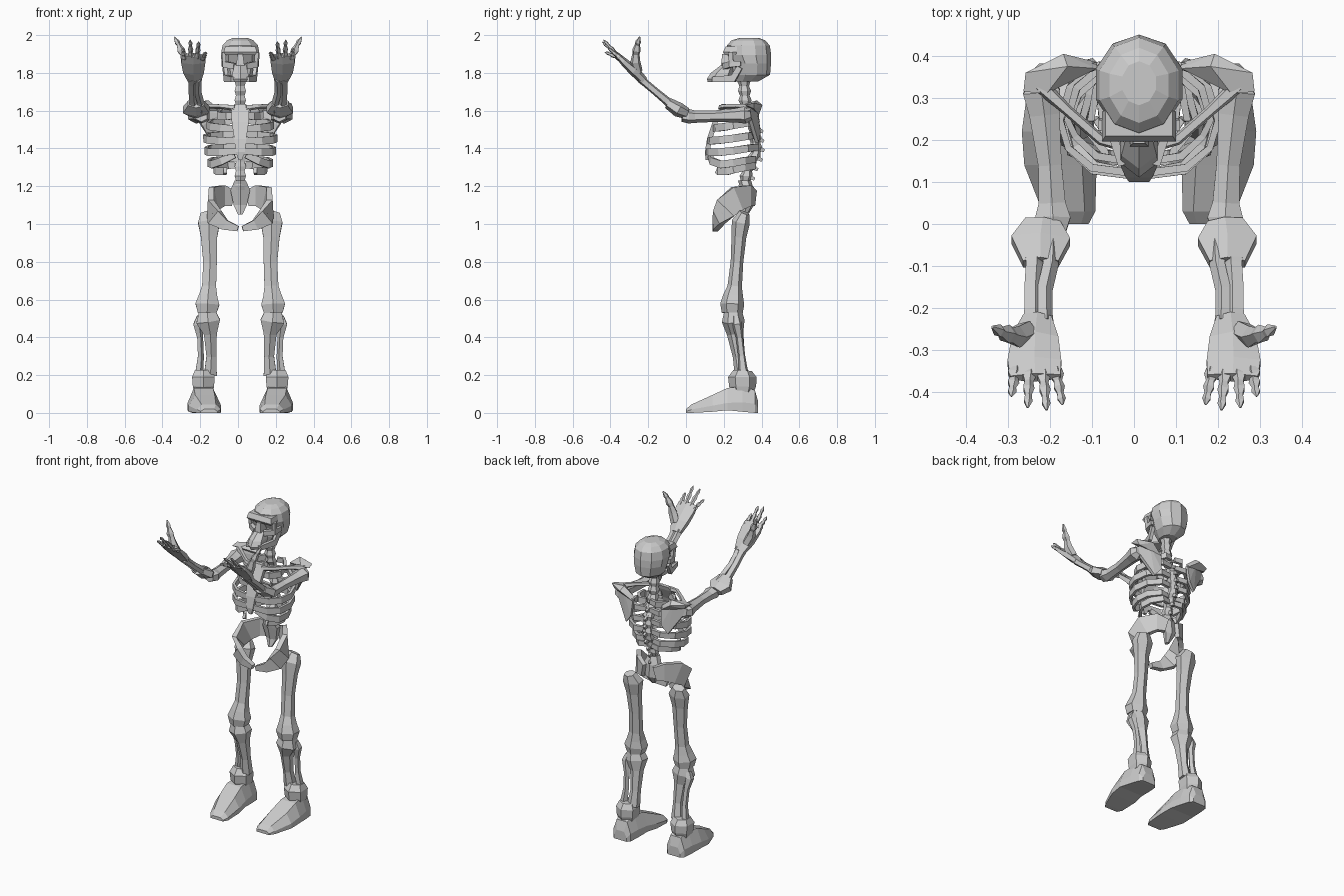
import bpy, bmesh, math
from mathutils import Vector

C = 0.012  # the body's plane of symmetry


def finish(name, bm):
    bmesh.ops.recalc_face_normals(bm, faces=bm.faces)
    me = bpy.data.meshes.new(name)
    bm.to_mesh(me)
    bm.free()
    ob = bpy.data.objects.new(name, me)
    bpy.context.collection.objects.link(ob)
    return ob


def skin(name, rings, s=1, c=C):
    """Bridge equal rings of points and cap both ends; s mirrors in x about c."""
    bm = bmesh.new()
    vs = [[bm.verts.new((c + s * p[0], p[1], p[2])) for p in r] for r in rings]
    n = len(vs[0])
    for a, b in zip(vs, vs[1:]):
        for i in range(n):
            bm.faces.new((a[i], a[(i + 1) % n], b[(i + 1) % n], b[i]))
    bm.faces.new(vs[0])
    bm.faces.new(vs[-1])
    return finish(name, bm)


def loft(name, pts, n=6, ref=(1, 0, 0), s=1, c=C):
    """Sweep an n-gon along (x, y, z, half width along ref, half depth)."""
    P = [Vector(p[:3]) for p in pts]
    rings = []
    for i, p in enumerate(pts):
        t = (P[min(i + 1, len(P) - 1)] - P[max(i - 1, 0)]).normalized()
        u = Vector(ref)
        u = (u - u.dot(t) * t).normalized()
        v = t.cross(u)
        k = 1 / math.cos(math.pi / n)
        ang = [math.pi * (2 * j + 1) / n for j in range(n)]
        rings.append([P[i] + u * p[3] * k * math.cos(a) + v * p[4] * k * math.sin(a) for a in ang])
    return skin(name, rings, s, c)


def level(name, pts, n=6):
    """Central loft with horizontal rings (z, y, half x, half y)."""
    k = 1 / math.cos(math.pi / n)
    ang = [math.pi * (2 * j + 1) / n for j in range(n)]
    return skin(name, [[(rx * k * math.cos(a), y + ry * k * math.sin(a), z) for a in ang]
                       for z, y, rx, ry in pts])


def hull(name, pts, s=1):
    bm = bmesh.new()
    for p in pts:
        bm.verts.new((C + s * p[0], p[1], p[2]))
    r = bmesh.ops.convex_hull(bm, input=bm.verts)
    bmesh.ops.dissolve_limit(bm, angle_limit=0.05, verts=bm.verts, edges=bm.edges)
    return finish(name, bm)


Z = (0, 0, 1)

# Skull: cranium, brow, nose bridge, muzzle
level("cranium", [(1.755, .32, .045, .06), (1.79, .345, .08, .095), (1.85, .345, .098, .1),
                  (1.895, .333, .103, .112), (1.945, .33, .094, .108), (1.972, .33, .07, .085),
                  (1.985, .335, .04, .05)], 10)
level("brow", [(1.895, .235, .08, .03), (1.91, .232, .088, .036), (1.94, .24, .08, .03)], 4)
level("nose_bridge", [(1.84, .215, .022, .03), (1.9, .222, .014, .03)], 4)
level("upper_jaw", [(1.752, .19, .04, .065), (1.768, .18, .045, .06), (1.8, .195, .042, .055),
                    (1.845, .225, .03, .03)], 6)

# Spine: bumpy S-curved column, then the sacrum
curve = [(1.78, .305), (1.62, .315), (1.5, .365), (1.38, .37), (1.27, .32), (1.18, .31)]
column, spines = [], []
for i in range(25):
    z = 1.78 - .6 * i / 24
    for (z0, y0), (z1, y1) in zip(curve, curve[1:]):
        if z0 >= z - 1e-6 >= z1 - 2e-6:
            y = y0 + (y1 - y0) * (z0 - z) / (z0 - z1)
    big = i % 2
    column.append((z, y, .03 if big else .023, .03 if big else .022))
    if big and i > 5:
        spines.append((y, z))
level("spine", column)
for y, z in spines:
    loft("spine_process", [(0, y + .01, z, .012, .014), (0, y + .045, z - .018, .006, .008)], 4)
level("sacrum", [(1.23, .31, .03, .03), (1.18, .325, .052, .03), (1.1, .335, .035, .022),
                 (1.05, .315, .012, .012)])

# Breastbone
level("breastbone", [(1.635, .2, .03, .012), (1.61, .19, .048, .014), (1.54, .155, .045, .014),
                     (1.45, .125, .032, .014), (1.38, .112, .024, .012), (1.34, .112, .01, .008)], 4)

# Rib list: height, half width, front y, front x, rise at the front
ribs = [(1.59, .115, .19, .03, .0), (1.535, .17, .15, .03, -.015), (1.465, .188, .122, .02, -.01),
        (1.4, .182, .115, .015, .0), (1.335, .165, .125, .03, .045), (1.3, .135, .16, .08, .0)]

palm = [(.23, -.225, 1.76, .034, .02), (.235, -.275, 1.81, .055, .024),
        (.237, -.33, 1.86, .064, .018), (.235, -.365, 1.895, .06, .012)]
# Finger: base x, tip x, tip y, tip z
fingers = [(.283, .292, -.41, 1.93), (.25, .253, -.437, 1.975),
           (.218, .208, -.443, 1.965), (.188, .17, -.43, 1.91)]

for s, side in ((1, "left"), (-1, "right")):
    # Cheek bone and jaw branch
    loft(side + "_cheek", [(.09, .29, 1.85, .014, .01), (.083, .235, 1.845, .016, .012),
                           (.03, .205, 1.835, .016, .012)], 4, Z, s)
    loft(side + "_eye_rim", [(.083, .24, 1.845, .01, .012), (.087, .235, 1.91, .01, .012)], 4, s=s)
    loft(side + "_jaw", [(.082, .285, 1.83, .015, .01), (.075, .25, 1.77, .02, .01),
                         (.04, .14, 1.765, .014, .01)], 4, Z, s)

    # Ribs
    for z, w, fy, fx, up in ribs:
        back = .365 if z > 1.36 else .35
        loft(side + "_rib", [(.015, back, z + .01, .014, .01), (w * .5, back + .012, z + .008, .017, .01),
                             (w * .87, back - .04, z, .019, .009), (w, .25, z - .012, .02, .008),
                             (w * .9, fy + .06, z - .02, .02, .008), (w * .6, fy + .012, z - .02 + up * .4, .02, .009),
                             (fx, fy, z - .015 + up, .016, .009)], 4, Z, s)

    # Collar bone and shoulder blade
    loft(side + "_collar_bone", [(.03, .185, 1.615, .014, .013), (.09, .2, 1.622, .011, .011),
                                 (.17, .27, 1.625, .011, .011), (.235, .33, 1.62, .016, .016)], 5, Z, s)
    blade = [(.26, .335, 1.6), (.18, .37, 1.635), (.1, .385, 1.585), (.11, .395, 1.48),
             (.15, .385, 1.43), (.2, .35, 1.52)]
    hull(side + "_shoulder_blade", blade + [(x, y - .018, z) for x, y, z in blade], s)
    hull(side + "_shoulder_ridge", [(.1, .385, 1.575), (.1, .37, 1.6), (.18, .405, 1.63), (.17, .375, 1.655),
                                    (.27, .36, 1.64), (.275, .315, 1.63), (.22, .31, 1.635), (.25, .36, 1.61)], s)

    # Upper arm
    loft(side + "_upper_arm", [(.235, .345, 1.58, .022, .025), (.232, .315, 1.577, .044, .04),
                               (.225, .26, 1.575, .036, .032), (.212, .14, 1.57, .028, .026),
                               (.207, .05, 1.568, .032, .028), (.205, .015, 1.57, .042, .033),
                               (.207, -.02, 1.573, .032, .028)], s=s)

    # Forearm: flared elbow, two slim bones, wrist
    loft(side + "_elbow", [(.217, .005, 1.585, .042, .026), (.222, -.04, 1.605, .07, .034),
                           (.222, -.095, 1.64, .042, .026)], s=s, c=0)
    for name, x0, x1, r in (("_ulna", .2, .214, .016), ("_radius", .238, .242, .019)):
        loft(side + name, [(x0, -.05, 1.61, .022, .026), (x0, -.1, 1.65, r, .019), (x1, -.16, 1.7, r, .017),
                           (x1, -.21, 1.742, r, .017), (x1, -.24, 1.77, r + .003, .02)], 5, s=s, c=0)

    # Hand
    loft(side + "_palm", palm, s=s, c=0)
    for bx, tx, ty, tz in fingers:
        a, b = Vector((bx, -.345, 1.875)), Vector((tx, ty, tz))
        radii = (.013, .015, .009, .012, .007, .009, .002)
        loft(side + "_finger", [(*a.lerp(b, i / 6), r, r * .85) for i, r in enumerate(radii)], 5, s=s, c=0)
    loft(side + "_thumb", [(.255, -.255, 1.805, .022, .022), (.28, -.268, 1.86, .022, .022),
                           (.292, -.265, 1.9, .014, .016), (.303, -.262, 1.92, .018, .019),
                           (.315, -.257, 1.95, .009, .011), (.322, -.254, 1.962, .012, .013),
                           (.337, -.245, 1.99, .003, .003)], 5, s=s, c=0)

    # Hip bone: a broad strip curving from the sacrum round to the front
    loft(side + "_hip_bone", [(.04, .36, 1.135, .042, .012), (.09, .335, 1.15, .055, .014),
                              (.14, .27, 1.135, .066, .015), (.158, .21, 1.085, .062, .016),
                              (.135, .175, 1.035, .046, .018), (.08, .16, .995, .027, .018),
                              (.012, .155, .975, .014, .014)], 4, Z, s)

    # Leg bones
    loft(side + "_thigh", [(.175, .31, 1.06, .035, .025), (.165, .29, 1.01, .058, .042),
                           (.165, .28, .93, .043, .034), (.16, .27, .8, .036, .029),
                           (.165, .258, .67, .037, .033), (.17, .25, .62, .048, .046),
                           (.174, .245, .575, .063, .055), (.175, .245, .53, .05, .048)], s=s)
    loft(side + "_shin", [(.175, .25, .535, .045, .042), (.17, .25, .485, .063, .052),
                          (.158, .26, .42, .034, .038), (.153, .28, .3, .026, .028),
                          (.158, .295, .2, .034, .032)], s=s)
    loft(side + "_calf_bone", [(.215, .265, .51, .015, .016), (.226, .27, .47, .022, .022),
                               (.214, .283, .4, .014, .016), (.21, .295, .3, .014, .016),
                               (.22, .305, .2, .02, .022)], 5, s=s)
    loft(side + "_ankle", [(.195, .3, .225, .045, .042), (.195, .298, .19, .06, .065),
                           (.195, .3, .14, .056, .062), (.195, .3, .11, .05, .05)], s=s)

    # Foot: y, centre x, half width, height, sole lift
    foot = [(.0, .165, .045, .02, 0), (.03, .167, .063, .045, 0), (.14, .187, .086, .095, .006),
            (.22, .195, .084, .132, .014), (.3, .194, .074, .14, .006), (.365, .193, .062, .12, 0),
            (.382, .193, .045, .06, 0)]
    skin(side + "_foot", [[(cx - w, y, b), (cx - w, y, h * .4), (cx - w * .6, y, h),
                           (cx + w * .6, y, h), (cx + w, y, h * .4), (cx + w, y, b)]
                          for y, cx, w, h, b in foot], s)
